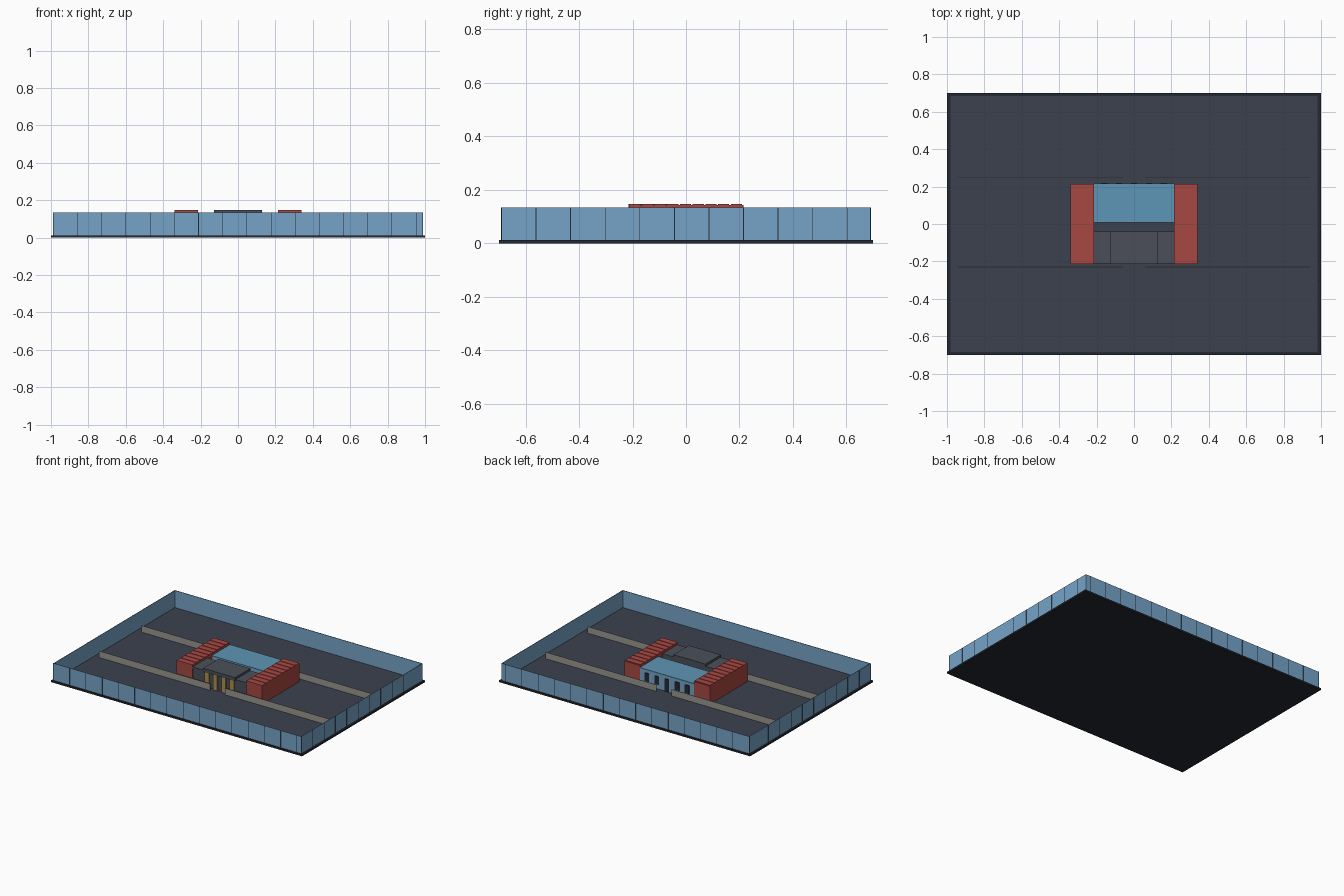
import bpy, bmesh

if "Cube" in bpy.data.objects:
    bpy.data.objects.remove(bpy.data.objects["Cube"])


def material(name, rgb):
    m = bpy.data.materials.new(name)
    m.diffuse_color = (*rgb, 1)
    m.use_nodes = True
    m.node_tree.nodes["Principled BSDF"].inputs["Base Color"].default_value = m.diffuse_color
    return m


GROUND = material("ground", (0.045, 0.053, 0.077))
DARK = material("dark_trim", (0.018, 0.022, 0.03))
GLASS = material("blue_glass", (0.18, 0.37, 0.58))
ROOF_BLUE = material("blue_roof", (0.11, 0.30, 0.46))
RED = material("red_brick", (0.39, 0.065, 0.055))
SLATE = material("slate", (0.07, 0.078, 0.1))
STONE = material("stone", (0.31, 0.30, 0.27))
GOLD = material("gold", (0.42, 0.29, 0.08))


def boxes(name, mat, ranges):
    """One object made of boxes given as (x0, x1, y0, y1, z0, z1)."""
    bm = bmesh.new()
    for x0, x1, y0, y1, z0, z1 in ranges:
        verts = bmesh.ops.create_cube(bm, size=1)["verts"]
        for v in verts:
            v.co.x = x1 if v.co.x > 0 else x0
            v.co.y = y1 if v.co.y > 0 else y0
            v.co.z = z1 if v.co.z > 0 else z0
    mesh = bpy.data.meshes.new(name)
    bm.to_mesh(mesh)
    bm.free()
    ob = bpy.data.objects.new(name, mesh)
    bpy.context.collection.objects.link(ob)
    mesh.materials.append(mat)
    return ob


FLOOR, WALL_TOP, TOP = 0.013, 0.135, 0.148
WX, WY, T = 0.987, 0.69, 0.004

# Ground slab with dark border
boxes("base_slab", DARK, [(-1, 1, -0.7, 0.7, 0, 0.012)])
boxes("yard_floor", GROUND, [(-0.98, 0.98, -0.684, 0.684, 0.012, FLOOR)])

# Perimeter walls
for side, s in (("front", -1), ("back", 1)):
    y = sorted((s * WY, s * (WY - T)))
    boxes(side + "_wall", GLASS, [(-WX, WX, *y, 0.012, WALL_TOP)])
for side, s in (("left", -1), ("right", 1)):
    x = sorted((s * WX, s * (WX - T)))
    boxes(side + "_wall", GLASS, [(*x, -WY + T, WY - T, 0.012, WALL_TOP)])

# Slim dark joints between the wall panels
step, p = 0.1293, 0.0015
joints = []
for i in range(16):
    x = -WX + i * step
    for s in (-1, 1):
        joints.append((x - p, x + p, s * WY - p, s * WY + p, 0.012, WALL_TOP))
for i in range(11):
    y = -WY + i * step
    for s in (-1, 1):
        joints.append((s * WX - p, s * WX + p, y - p, y + p, 0.012, WALL_TOP))
boxes("wall_joints", DARK, joints)

# Low thin barriers along the yard, open at the doors
for name, y in (("front_barrier", -0.23), ("back_barrier", 0.25)):
    boxes(name, STONE, [(-0.944, -0.06, y - 0.002, y + 0.002, FLOOR, 0.06),
                        (0.06, 0.944, y - 0.002, y + 0.002, FLOOR, 0.06)])

# Red side wings with ribbed roofs
for side, s in (("left", -1), ("right", 1)):
    x = sorted((s * 0.215, s * 0.34))
    boxes(side + "_wing", RED, [(*x, -0.213, 0.215, FLOOR, 0.143)])
    n, w = 9, 0.428 / 9
    boxes(side + "_roof_ribs", RED,
          [(*x, -0.213 + i * w, -0.213 + (i + 0.88) * w, 0.143, TOP) for i in range(n)])

# Rear hall with blue roof
boxes("rear_hall", GLASS, [(-0.215, 0.215, 0.01, 0.215, FLOOR, 0.122)])
boxes("rear_roof", ROOF_BLUE, [(-0.215, 0.215, 0.008, 0.217, 0.122, 0.13)])
boxes("rear_windows", DARK,
      [(x - 0.017, x + 0.017, 0.214, 0.219, 0.045 if x else FLOOR, 0.105)
       for x in (-0.16, -0.08, 0, 0.08, 0.16)])

# Front entrance block with raised middle roof
boxes("front_block", SLATE, [(-0.215, 0.215, -0.205, -0.04, FLOOR, 0.122)])
boxes("front_side_roofs", SLATE, [(-0.215, -0.127, -0.21, -0.04, 0.122, 0.132),
                                  (0.127, 0.215, -0.21, -0.04, 0.122, 0.132)])
boxes("entrance_roof", SLATE, [(-0.127, 0.127, -0.215, -0.04, 0.122, TOP)])
boxes("entrance_columns", GOLD,
      [(x - 0.017, x + 0.017, -0.214, -0.2, FLOOR, 0.122)
       for x in (-0.1, -0.034, 0.034, 0.1)])
